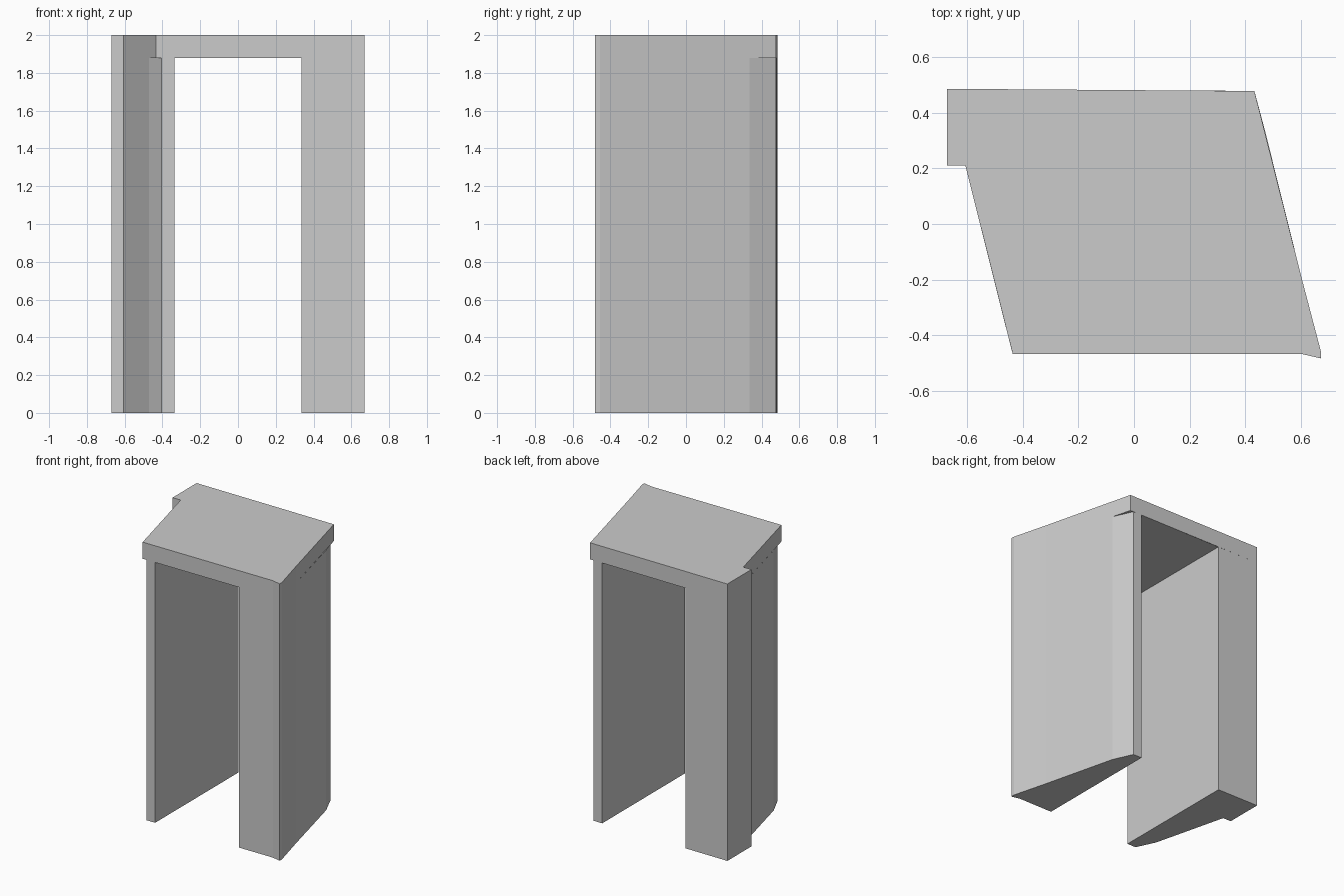
import bpy, bmesh

if "Cube" in bpy.data.objects:
    bpy.data.objects.remove(bpy.data.objects["Cube"])

H = 2.0        # overall height
SOFFIT = 1.88  # underside of the lintel
X_IN = 0.335   # half width of the opening


def prism(name, outline, z0, z1, bottom=True, top=True, extra=()):
    """Vertical prism from a counter-clockwise outline; extra = flat downward faces at z0."""
    bm = bmesh.new()
    lo = [bm.verts.new((x, y, z0)) for x, y in outline]
    hi = [bm.verts.new((x, y, z1)) for x, y in outline]
    n = len(outline)
    for i in range(n):
        j = (i + 1) % n
        bm.faces.new((lo[i], lo[j], hi[j], hi[i]))
    if bottom:
        bm.faces.new(lo[::-1])
    if top:
        bm.faces.new(hi)
    for poly in extra:
        bm.faces.new([bm.verts.new((x, y, z0)) for x, y in reversed(poly)])
    bmesh.ops.remove_doubles(bm, verts=bm.verts, dist=1e-4)
    mesh = bpy.data.meshes.new(name)
    bm.to_mesh(mesh)
    bm.free()
    ob = bpy.data.objects.new(name, mesh)
    bpy.context.collection.objects.link(ob)
    return ob


# Left jamb: square back block with a tapering front
left = [(-X_IN, 0.482), (-0.67, 0.485), (-0.67, 0.21), (-0.605, 0.21),
        (-0.47, -0.33), (-0.405, -0.467), (-X_IN, -0.467)]
prism("left_jamb", left, 0, SOFFIT, top=False)

# Right jamb: slanted outer side, narrow at the back
right = [(X_IN, -0.467), (0.605, -0.467), (0.67, -0.482), (0.67, -0.455),
         (0.603, -0.2), (0.47, 0.335), (0.405, 0.477), (X_IN, 0.478)]
prism("right_jamb", right, 0, SOFFIT, top=False)

# Lintel: skewed slab, with only the exposed underside closed
slab = [(-0.435, -0.467), (0.605, -0.467), (0.67, -0.482), (0.67, -0.455),
        (0.603, -0.2), (0.432, 0.477), (-0.67, 0.485), (-0.67, 0.21), (-0.605, 0.21)]
ceiling = [(-X_IN, -0.467), (X_IN, -0.467), (X_IN, 0.478), (-X_IN, 0.482)]
left_lip = [(-0.435, -0.467), (-0.405, -0.467), (-0.47, -0.33)]
right_lip = [(0.432, 0.477), (0.405, 0.477), (0.47, 0.335)]
prism("lintel", slab, SOFFIT, H, bottom=False, extra=(ceiling, left_lip, right_lip))
